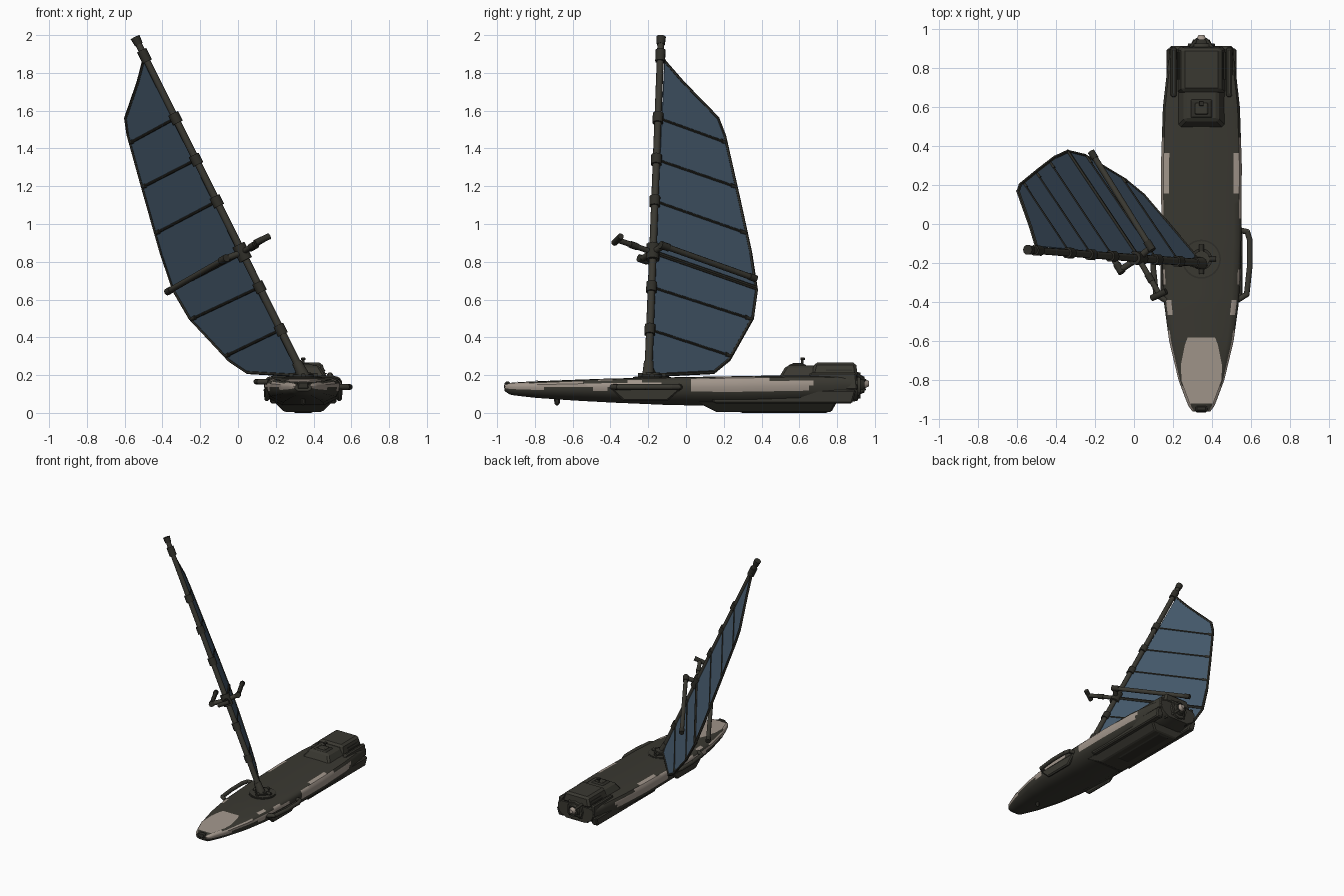
import bpy, bmesh, math
from mathutils import Vector

if "Cube" in bpy.data.objects:
    bpy.data.objects.remove(bpy.data.objects["Cube"])


def material(name, rgb):
    m = bpy.data.materials.new(name)
    m.use_nodes = True
    m.diffuse_color = (*rgb, 1)
    m.node_tree.nodes["Principled BSDF"].inputs["Base Color"].default_value = (*rgb, 1)
    return m


DARK = material("dark olive", (0.042, 0.040, 0.031))
TRIM = material("charcoal trim", (0.028, 0.027, 0.021))
BEIGE = material("worn beige", (0.36, 0.305, 0.26))
BLUE = material("sail blue", (0.062, 0.105, 0.155))
CX = 0.345  # board centre line


def finish(name, bm, mats, smooth=False, bevel=0):
    bmesh.ops.recalc_face_normals(bm, faces=bm.faces)
    me = bpy.data.meshes.new(name)
    bm.to_mesh(me)
    bm.free()
    ob = bpy.data.objects.new(name, me)
    bpy.context.collection.objects.link(ob)
    for m in mats:
        me.materials.append(m)
    if bevel:
        mod = ob.modifiers.new("bevel", "BEVEL")
        mod.width, mod.segments = bevel, 1
    if smooth:
        bpy.ops.object.select_all(action="DESELECT")
        ob.select_set(True)
        bpy.context.view_layer.objects.active = ob
        bpy.ops.object.shade_smooth_by_angle(angle=math.radians(40))
    return ob


def add_rod(bm, a, b, r1, r2, sides):
    a, b = Vector(a), Vector(b)
    d = b - a
    rot = d.to_track_quat("Z", "Y").to_matrix().to_4x4()
    rot.translation = (a + b) / 2
    bmesh.ops.create_cone(bm, cap_ends=True, segments=sides, radius1=r1, radius2=r2,
                          depth=d.length, matrix=rot)


def tube(name, pts, r, mat=DARK, r2=None, sides=10, closed=False):
    bm = bmesh.new()
    pts = [Vector(p) for p in pts]
    ends = pts[1:] + pts[:1] if closed else pts[1:]
    joints = len(pts) > 2
    for a, b in zip(pts, ends):
        ext = (b - a).normalized() * r * 0.35 * joints
        add_rod(bm, a - ext, b + ext, r, r if r2 is None else r2, sides)
    return finish(name, bm, [mat], smooth=True)


def block(name, hx, hx_top, y, y_top, z, mat=DARK, x=CX, bevel=0.008):
    """Tapered box: half widths, y range at the bottom and top, z range."""
    bm = bmesh.new()
    rings = [[bm.verts.new((x + sx * w, yr[i], zz)) for sx, i in ((-1, 0), (1, 0), (1, 1), (-1, 1))]
             for w, yr, zz in ((hx, y, z[0]), (hx_top, y_top, z[1]))]
    for i in range(4):
        j = (i + 1) % 4
        bm.faces.new((rings[0][i], rings[0][j], rings[1][j], rings[1][i]))
    for ring in rings:
        bm.faces.new(ring)
    return finish(name, bm, [mat], bevel=bevel)


def lerp(table, t, col):
    for a, b in zip(table, table[1:]):
        if t <= b[0]:
            k = max(0, (t - a[0]) / (b[0] - a[0]))
            return a[col] + (b[col] - a[col]) * k
    return table[-1][col]


# ---- board hull: y, half width, bottom, top ----
HULL = [(-0.96, 0.045, 0.115, 0.15), (-0.93, 0.068, 0.095, 0.16), (-0.8, 0.117, 0.08, 0.167),
        (-0.6, 0.165, 0.066, 0.175), (-0.4, 0.192, 0.055, 0.182), (-0.1, 0.204, 0.042, 0.188),
        (0.3, 0.207, 0.035, 0.195), (0.6, 0.197, 0.04, 0.2), (0.8, 0.174, 0.05, 0.198),
        (0.91, 0.155, 0.065, 0.19)]


def half_section(y):
    w, b, t = (lerp(HULL, y, c) for c in (1, 2, 3))
    h = t - b
    return [(0, t), (0.8 * w, t - 0.002), (0.94 * w, t - 0.01), (w, t - 0.15 * h - 0.005),
            (w, t - 0.35 * h), (0.98 * w, t - 0.52 * h), (0.9 * w, b + 0.25 * h), (0.55 * w, b), (0, b)]


def painted(band, y):
    ranges = {1: ((0.15, 0.37), (-0.46, -0.38), (-1, -0.82)), 2: ((0.03, 0.45), (-1, -0.55), (-0.3, -0.22)),
              3: ((0.03, 0.68), (-1, -0.12)), 4: ((0.03, 0.66), (-1, -0.74), (-0.5, -0.42))}
    return any(a < y < b for a, b in ranges.get(band, ()))


bm = bmesh.new()
N = 72
ys = [-0.96 + 1.87 * i / N for i in range(N + 1)]
rings = []
for y in ys:
    half = half_section(y)
    loop = [(x, z) for x, z in half] + [(-x, z) for x, z in half[-2:0:-1]]
    rings.append([bm.verts.new((CX + x, y, z)) for x, z in loop])
M = len(rings[0])
for k in range(N):
    for i in range(M):
        j = (i + 1) % M
        f = bm.faces.new((rings[k][i], rings[k][j], rings[k + 1][j], rings[k + 1][i]))
        band = i if i < M // 2 else M - 1 - i
        f.material_index = int(painted(band, (ys[k] + ys[k + 1]) / 2))
bm.faces.new(rings[0])
bm.faces.new(rings[-1])
finish("board_hull", bm, [DARK, BEIGE], smooth=True)

# painted nose panel and rub block
bm = bmesh.new()
right = [(0.07, -0.58), (0.085, -0.62), (0.105, -0.72), (0.105, -0.8), (0.06, -0.92)]
bm.faces.new([bm.verts.new((CX + x, y, lerp(HULL, y, 3) + 0.003))
              for x, y in right + [(-x, y) for x, y in right[::-1]]])
finish("nose_panel", bm, [BEIGE])
block("nose_bumper", 0.033, 0.03, (-0.965, -0.93), (-0.96, -0.93), (0.125, 0.165), TRIM)

# ---- underside ----
block("keel_box", 0.10, 0.155, (0.16, 0.77), (0.05, 0.8), (0.005, 0.06))
block("keel_spine", 0.05, 0.07, (0.3, 0.75), (0.2, 0.77), (0.0, 0.03), TRIM)
block("nose_sensor", 0.01, 0.014, (-0.695, -0.67), (-0.7, -0.665), (0.04, 0.08), TRIM)

# ---- side fittings: sponsons, plates and grab handles ----
for s, side, hz in ((1, "left", 0.137), (-1, "right", 0.165)):
    block(side + "_sponson", 0.025, 0.03, (0.15, 0.88), (0.1, 0.9), (0.05, 0.12), x=CX + s * 0.15)
    block(side + "_handle_plate", 0.012, 0.018, (-0.33, -0.1), (-0.4, -0.02), (0.062, 0.13), x=CX + s * 0.192)
    tube(side + "_grab_handle", [(CX + s * x, y, hz) for x, y in
         ((0.19, -0.03), (0.235, -0.04), (0.247, -0.08), (0.247, -0.22), (0.232, -0.36), (0.185, -0.39))], 0.015)
    block(side + "_stern_cowl", 0.022, 0.014, (0.6, 0.91), (0.66, 0.9), (0.12, 0.215), x=CX + s * 0.142)
    block(side + "_stern_fin", 0.012, 0.01, (0.8, 0.9), (0.82, 0.91), (0.06, 0.14), TRIM, x=CX + s * 0.09)

# ---- engine housing ----
block("front_housing", 0.125, 0.085, (0.49, 0.72), (0.53, 0.72), (0.185, 0.25), bevel=0.012)
block("rear_housing", 0.125, 0.1, (0.66, 0.91), (0.68, 0.9), (0.185, 0.267), bevel=0.015)
block("housing_hatch", 0.06, 0.045, (0.54, 0.64), (0.55, 0.63), (0.245, 0.258), TRIM, bevel=0.003)
block("switch_base", 0.035, 0.03, (0.56, 0.62), (0.565, 0.615), (0.255, 0.265), bevel=0.003)
tube("switch_stem", [(CX, 0.615, 0.25), (CX, 0.615, 0.285)], 0.007, TRIM)
block("switch_knob", 0.012, 0.012, (0.605, 0.63), (0.605, 0.63), (0.28, 0.292), TRIM, bevel=0.002)
for i in range(3):
    z = 0.205 + i * 0.018
    block("housing_rib", 0.126 - i * 0.009, 0.123 - i * 0.009, (0.74, 0.88), (0.74, 0.88), (z, z + 0.007), TRIM, bevel=0)

# ---- stern drive ----
tube("drive_shroud", [(CX, 0.84, 0.145), (CX, 0.925, 0.145)], 0.082, r2=0.068, sides=12)
tube("drive_ring", [(CX, 0.915, 0.15), (CX, 0.945, 0.15)], 0.055, TRIM, r2=0.042, sides=12)
tube("drive_cone", [(CX, 0.94, 0.155), (CX, 0.968, 0.155)], 0.03, BEIGE, r2=0.014, sides=16)
for i in range(4):
    a = math.radians(45 + 90 * i)
    c, s = math.cos(a), math.sin(a)
    tube("drive_strut", [(CX + c * 0.03, 0.945, 0.15 + s * 0.03), (CX + c * 0.08, 0.9, 0.15 + s * 0.08)], 0.01, TRIM)

# ---- mast foot ----
BASE, TIP = Vector((0.345, -0.2, 0.2)), Vector((-0.545, -0.132, 1.99))
FOOT = Vector((CX, -0.18, 0.184))
for r, h, m in ((0.1, 0.005, TRIM), (0.092, 0.009, DARK), (0.055, 0.018, TRIM), (0.042, 0.03, DARK)):
    tube("foot_disc", [FOOT, FOOT + Vector((0, 0, h))], r, m, sides=32)
for d in (Vector((0.075, 0, 0)), Vector((0, 0.075, 0))):
    p = FOOT + Vector((0, 0, 0.014))
    tube("foot_cross", [p - d, p + d], 0.013, TRIM)


def mast(z):
    return BASE + (TIP - BASE) * ((z - BASE.z) / (TIP.z - BASE.z))


tube("mast", [mast(0.19), mast(1.97)], 0.021, r2=0.018, sides=12)
tube("mast_foot_sleeve", [mast(0.19), mast(0.27)], 0.033, r2=0.026)
tube("mast_cap", [mast(1.95), mast(1.99)], 0.022, TRIM, r2=0.026)

# ---- sail: distance from mast along the sail, height ----
ALONG = Vector((-0.64, 0.77, 0))
LEECH = [(0.03, 1.86), (0.16, 1.75), (0.41, 1.56), (0.46, 1.47), (0.57, 1.15), (0.67, 0.85),
         (0.72, 0.65), (0.70, 0.5), (0.55, 0.28), (0.45, 0.215)]
OUTLINE = LEECH + [(0.05, 0.2), (0.01, 0.25)]


def on_sail(u, z):
    return mast(z) + ALONG * u


bm = bmesh.new()
bm.faces.new([bm.verts.new(on_sail(u, z)) for u, z in OUTLINE])
sail = finish("sail", bm, [BLUE])
solid = sail.modifiers.new("thickness", "SOLIDIFY")
solid.thickness, solid.offset = 0.006, 0
tube("sail_edge", [on_sail(0, 1.91)] + [on_sail(u, z) for u, z in OUTLINE], 0.0095, TRIM, sides=6)

# battens and their mast collars
by_height = [(z, u) for u, z in LEECH[::-1]]
for top, low, r in ((1.56, 1.43, 0.008), (1.34, 1.195, 0.008), (1.12, 0.95, 0.008),
                    (0.85, 0.66, 0.014), (0.665, 0.495, 0.008), (0.44, 0.3, 0.008)):
    end = on_sail(lerp(by_height, low, 1), low)
    tube("batten", [mast(top), end], r, TRIM, sides=8)
    tube("batten_end", [end + (mast(top) - end) * 0.07, end], 0.013, TRIM, r2=0.009)
    tube("mast_collar", [mast(top - 0.025), mast(top + 0.025)], 0.029, TRIM)
tube("head_collar", [mast(1.86), mast(1.92)], 0.027, TRIM)

# ---- boom: a bar on each side of the sail, joined at the mast ----
near = [Vector((0.085, -0.12, 0.885)), Vector((-0.07, -0.235, 0.815))]
run = Vector((-0.305, 0.49, -0.175))
for p in near:
    tube("boom_bar", [p, p + run], 0.016)
    tube("boom_grip", [p + run * 0.93, p + run], 0.019, TRIM)
    tube("boom_corner", [p - run * 0.03, p + run * 0.06], 0.021, TRIM)
tube("boom_yoke", [near[0], mast(0.85), near[1]], 0.017)
tube("boom_clamp", [mast(0.81), mast(0.89)], 0.036, TRIM)

# forward arm with a cross grip
tip = Vector((0.13, -0.36, 0.915))
tube("forward_arm", [mast(0.85), tip], 0.015)
tube("arm_sleeve", [mast(0.85).lerp(tip, 0.45), mast(0.85).lerp(tip, 0.65)], 0.019, TRIM)
tube("arm_cross_grip", [tip - Vector((0.04, 0.02, 0.015)), tip + Vector((0.035, 0.015, 0.02))], 0.017, TRIM)
